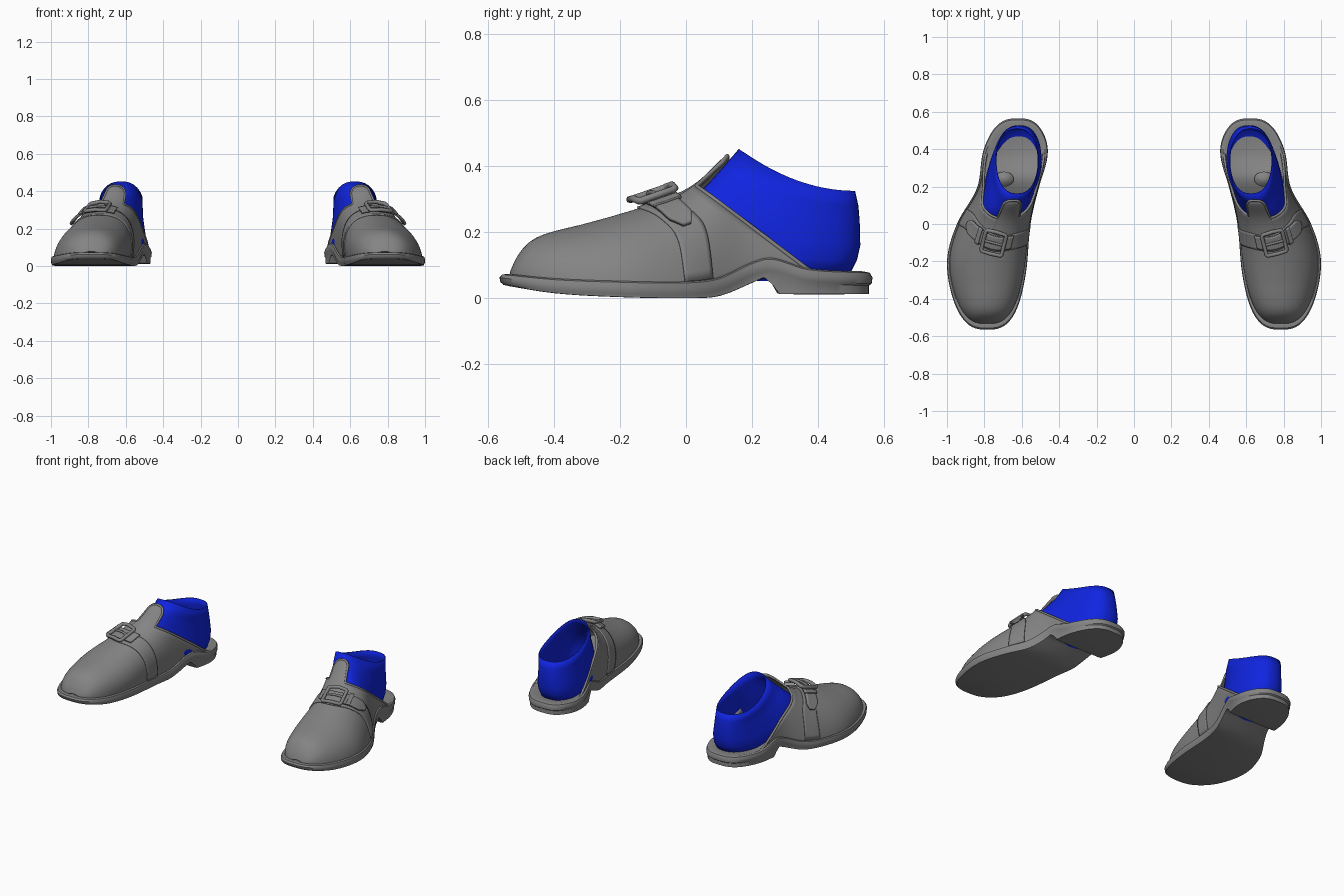
import bpy, bmesh
from math import sin, cos, pi, copysign
from mathutils import Vector, Matrix

if "Cube" in bpy.data.objects:
    bpy.data.objects.remove(bpy.data.objects["Cube"])


def material(name, rgb):
    m = bpy.data.materials.new(name)
    m.use_nodes = True
    m.diffuse_color = (*rgb, 1)
    m.node_tree.nodes["Principled BSDF"].inputs["Base Color"].default_value = (*rgb, 1)
    return m


grey = material("leather grey", (0.23, 0.23, 0.23))
blue = material("sock blue", (0.005, 0.018, 0.75))


def smooth(points):
    """Smooth function through (position, value) points."""
    def f(t):
        if t <= points[0][0]:
            return points[0][1]
        for i in range(len(points) - 1):
            (x0, v0), (x1, v1) = points[i], points[i + 1]
            if t <= x1:
                a, b = points[max(i - 1, 0)], points[min(i + 2, len(points) - 1)]
                d = x1 - x0
                m0 = (v1 - a[1]) / (x1 - a[0]) * d
                m1 = (b[1] - v0) / (b[0] - x0) * d
                u = (t - x0) / d
                return (v0 * (1 + 2 * u) * (1 - u) ** 2 + m0 * u * (1 - u) ** 2
                        + v1 * u * u * (3 - 2 * u) + m1 * u * u * (u - 1))
        return points[-1][1]
    return f


# Outline and height profiles along the shoe
LENGTH = 0.565
centre = smooth([(-.57, .785), (-.2, .785), (0, .75), (.2, .672), (.4, .632), (.57, .62)])
width = smooth([(-.57, .23), (-.4, .23), (-.2, .225), (0, .197), (.2, .173), (.4, .218), (.57, .225)])
sole_top = smooth([(-.57, .077), (-.4, .06), (-.2, .052), (0, .05), (.1, .062), (.2, .108),
                   (.26, .122), (.37, .09), (.57, .08)])
sole_base = smooth([(-.57, .042), (-.4, .015), (-.2, .003), (0, 0), (.1, .006), (.2, .046),
                    (.235, .062), (.25, .06), (.275, .016), (.3, .012), (.57, .012)])
ridge = smooth([(-.535, .075), (-.515, .12), (-.48, .165), (-.43, .193), (-.3, .227), (-.2, .255),
                (-.1, .287), (0, .33), (.05, .365), (.1, .415), (.13, .435), (.4, .45)])
ridge_shift = smooth([(-.53, 0), (-.3, -.03), (0, -.055), (.15, -.04), (.4, 0)])


def finish(obj, mat, thickness=0, offset=-1, angle=40):
    obj.data.materials.append(mat)
    if thickness:
        s = obj.modifiers.new("Thickness", 'SOLIDIFY')
        s.thickness, s.offset = thickness, offset
    m = obj.modifiers.new("Pair", 'MIRROR')
    m.use_mirror_merge = False
    if obj.type == 'MESH':
        bpy.ops.object.select_all(action='DESELECT')
        obj.select_set(True)
        bpy.context.view_layer.objects.active = obj
        bpy.ops.object.shade_smooth_by_angle(angle=angle * pi / 180)
    return obj


def lofted(name, rows, mat, closed=False, caps=False, **kw):
    """Skin rows of points; closed rows are rings, caps zip a ring across."""
    bm = bmesh.new()
    grid = [[bm.verts.new(p) for p in row] for row in rows]
    n = len(rows[0])
    for a, b in zip(grid, grid[1:]):
        for j in range(n if closed else n - 1):
            k = (j + 1) % n
            bm.faces.new((a[j], a[k], b[k], b[j]))
    if caps:
        for ring in (grid[0], grid[-1]):
            for j in range(n // 2):
                quad = [ring[j], ring[j + 1], ring[(n - j - 1) % n], ring[(n - j) % n]]
                bm.faces.new(list(dict.fromkeys(quad)))
        bmesh.ops.recalc_face_normals(bm, faces=bm.faces)
    mesh = bpy.data.meshes.new(name)
    bm.to_mesh(mesh)
    bm.free()
    obj = bpy.data.objects.new(name, mesh)
    bpy.context.collection.objects.link(obj)
    return finish(obj, mat, **kw)


def tube(name, points, radius, mat, cyclic=False):
    cu = bpy.data.curves.new(name, 'CURVE')
    cu.dimensions = '3D'
    cu.bevel_depth, cu.bevel_resolution, cu.use_fill_caps = radius, 2, True
    sp = cu.splines.new('POLY')
    sp.points.add(len(points) - 1)
    for q, p in zip(sp.points, points):
        q.co = (*p, 1)
    sp.use_cyclic_u = cyclic
    obj = bpy.data.objects.new(name, cu)
    bpy.context.collection.objects.link(obj)
    return finish(obj, mat)


# Sole with rounded welt, arched waist and heel
def sole_ring(scale, height, n=128):
    ring = []
    for i in range(n):
        t = 2 * pi * i / n
        y, s = LENGTH * scale * cos(t), sin(t)
        if i % (n // 2) == 0:
            s = 0
        x = centre(y) + copysign(abs(s) ** .7, s) * width(y) * scale
        top, low = sole_top(y), sole_base(y)
        ring.append((x, y, height(top, low, max(low, top - .045))))
    return ring


lofted("sole", [sole_ring(.9, lambda t, b, w: t - .006),
                sole_ring(.95, lambda t, b, w: t),
                sole_ring(.985, lambda t, b, w: t - .004),
                sole_ring(1, lambda t, b, w: t * .6 + w * .4),
                sole_ring(.995, lambda t, b, w: w + .008),
                sole_ring(.98, lambda t, b, w: w + .002),
                sole_ring(.98, lambda t, b, w: b + .001),
                sole_ring(.95, lambda t, b, w: b)], grey, closed=True, caps=True)


# Upper surface: a runs over the foot from outer side (0) to inner side (pi)
def on_upper(y, a, lift=0):
    half = width(y) * .94 * max(0, 1 - (y / (LENGTH * .945)) ** 2) ** .35
    base = sole_top(y) - .008
    rise = max(ridge(y) - base, .002)
    s = max(sin(a), 0)
    x = centre(y) + half * cos(a) + ridge_shift(y) * s
    z = base + rise * s ** .9
    out = Vector((cos(a) * rise, 0, s * half + .001)).normalized()
    return Vector((x, y, z)) + out * lift


def opening(a):
    """Where the upper ends: sloping collar line, plus the tongue."""
    lo, hi = -.2, .38
    for _ in range(30):
        mid = (lo + hi) / 2
        if on_upper(mid, a).z < .31 - .76 * (mid - .075):
            lo = mid
        else:
            hi = mid
    d = abs(a - pi / 2 - .08) / .33
    return max(lo, .125 - .025 * d ** 4) if d < 1 else lo


TOE = -.533
angles = [pi * i / 100 for i in range(101)]
ends = [opening(a) for a in angles]
lofted("upper", [[on_upper(TOE + (e - TOE) * (j / 44) ** 1.5, a) for j in range(45)]
                 for a, e in zip(angles, ends)], grey, thickness=.012)
tube("collar_piping", [on_upper(e, a, -.004) for a, e in zip(angles, ends)], .007, grey)

# Strap over the instep, with a raised tab
strap_line = smooth([(0, .04), (.5, .015), (.9, -.04), (1.3, -.09), (1.6, -.105), (2.2, -.085), (pi, -.05)])


def band(name, a0, a1, half, lift, thick, pointed=False):
    rows = []
    for i in range(41):
        u = i / 40
        a = a0 + (a1 - a0) * u
        w = half * min(1, .35 + 6 * u) if pointed else half
        rows.append([on_upper(strap_line(a) + w * k / 4, a, lift) for k in range(-4, 5)])
    return lofted(name, rows, grey, thickness=thick, offset=0)


band("strap", 0.02, pi - .02, .042, .002, .008)
band("strap_tab", .6, 1.9, .034, .022, .014, pointed=True)
band("strap_keeper", 1.02, 1.12, .042, .03, .012)


# Buckle frame and prong
def buckle_point(a, dy):
    return on_upper(strap_line(1.45) + dy + (a - 1.45) * -.06, a, .036)


corners = [(1.22, -.048), (1.22, .048), (1.25, .056), (1.45, .058), (1.67, .056), (1.7, .048),
           (1.7, -.048), (1.67, -.056), (1.45, -.058), (1.25, -.056)]
tube("buckle_frame", [buckle_point(a, d) for a, d in corners], .011, grey, cyclic=True)
tube("buckle_prong", [buckle_point(1.22 + .12 * i, 0) for i in range(5)], .007, grey)

# Sock: rings from ankle opening to foot bottom
# (front y, front z, back y, back z, half width, follow foot line)
sock_rows = [(.16, .452, .512, .325, .115, 0), (.115, .40, .522, .28, .118, .3),
             (.07, .35, .526, .235, .124, .7), (.0, .28, .528, .16, .14, 1),
             (-.04, .17, .518, .115, .145, 1), (-.04, .09, .5, .08, .138, 1),
             (.12, .055, .42, .06, .08, 1), (.24, .052, .26, .052, .01, 1)]


def sock_ring(yf, zf, yb, zb, half, follow, n=56):
    ring = []
    for i in range(n):
        t = 2 * pi * i / n
        y = (yf + yb) / 2 + (yb - yf) / 2 * cos(t)
        s = sin(t)
        x = .625 + (centre(y) - .635) * follow * .9 + half * copysign(abs(s) ** .8, s)
        ring.append((x, y, zb + (zf - zb) * ((1 - cos(t)) / 2) ** 2))
    return ring


lofted("sock", [sock_ring(*r) for r in sock_rows], blue, closed=True, thickness=.005, angle=60)

# Insole patch seen through the ankle opening
bm = bmesh.new()
bmesh.ops.create_circle(bm, cap_ends=True, segments=24, radius=1,
                        matrix=Matrix.Translation((.695, .24, .13)) @ Matrix.Diagonal((.052, .04, 1, 1)))
mesh = bpy.data.meshes.new("insole")
bm.to_mesh(mesh)
bm.free()
insole = bpy.data.objects.new("insole", mesh)
bpy.context.collection.objects.link(insole)
finish(insole, grey, thickness=.006)
